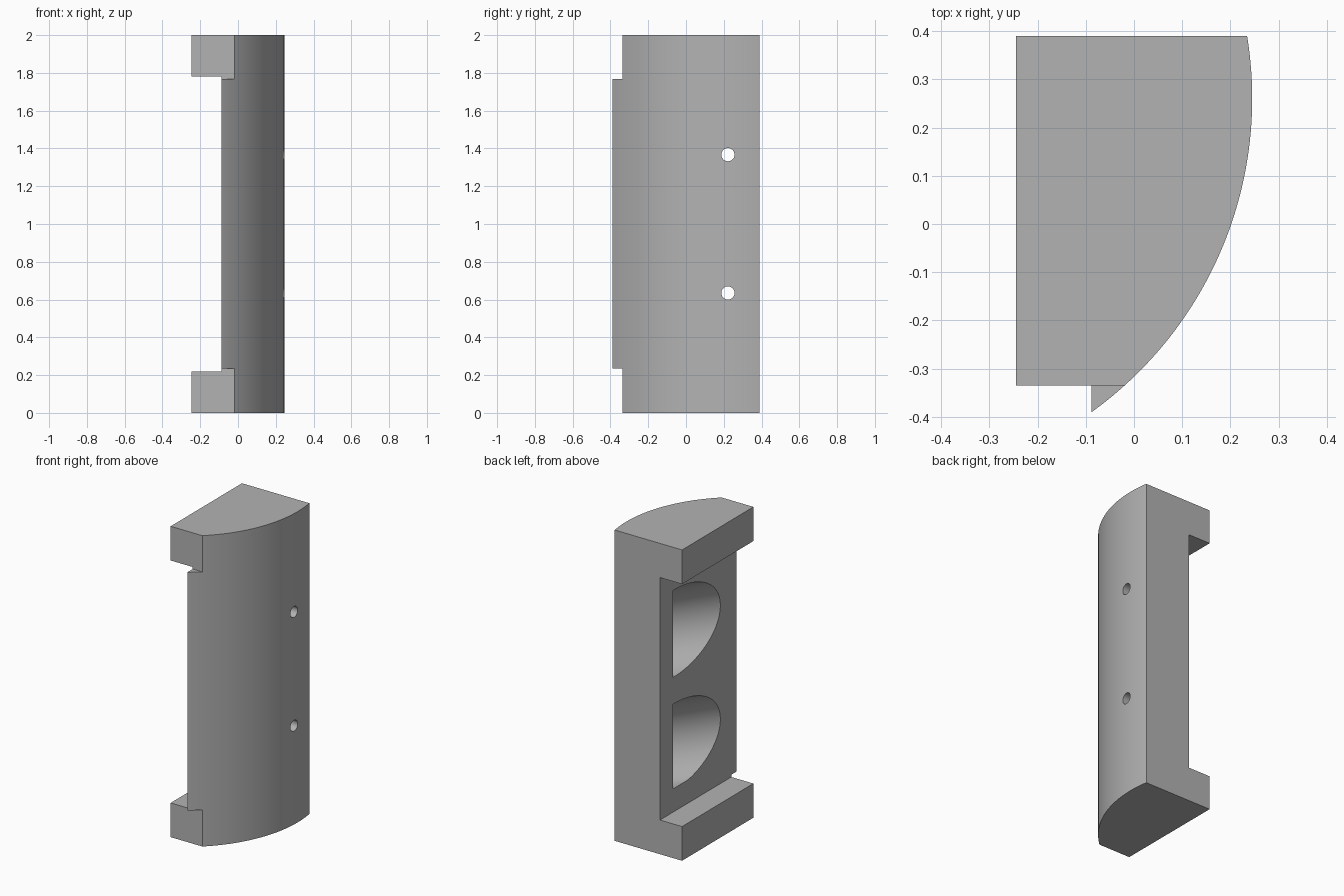
import bpy, bmesh, math
from mathutils import Vector, Matrix

cube = bpy.data.objects.get("Cube")
if cube:
    bpy.data.objects.remove(cube, do_unlink=True)

grey = bpy.data.materials.new("plain grey")
grey.use_nodes = True
colour = (0.45, 0.45, 0.45, 1)
grey.diffuse_color = colour
grey.node_tree.nodes["Principled BSDF"].inputs["Base Color"].default_value = colour


def finish(name, bm):
    bmesh.ops.recalc_face_normals(bm, faces=bm.faces)
    mesh = bpy.data.meshes.new(name)
    bm.to_mesh(mesh)
    bm.free()
    mesh.materials.append(grey)
    obj = bpy.data.objects.new(name, mesh)
    bpy.context.collection.objects.link(obj)
    return obj


def box(name, low, high):
    low, high = Vector(low), Vector(high)
    bm = bmesh.new()
    bmesh.ops.create_cube(bm, size=1)
    size = high - low
    bmesh.ops.transform(bm, verts=bm.verts,
                        matrix=Matrix.Translation((low + high) / 2) @ Matrix.Diagonal((*size, 1)))
    return finish(name, bm)


def cylinder(name, start, end, radius, sides, floor=0):
    start, end = Vector(start), Vector(end)
    axis = end - start
    bm = bmesh.new()
    bmesh.ops.create_cone(bm, cap_ends=True, segments=sides, radius1=radius,
                          radius2=radius, depth=axis.length)
    bmesh.ops.transform(bm, verts=bm.verts, matrix=Matrix.Translation((start + end) / 2)
                        @ axis.to_track_quat('Z', 'Y').to_matrix().to_4x4())
    for v in bm.verts:
        v.co.z = max(v.co.z, floor)
    return finish(name, bm)


def cut(target, cutter):
    cutter.hide_render = True
    mod = target.modifiers.new("cut", 'BOOLEAN')
    mod.operation = 'DIFFERENCE'
    mod.solver = 'EXACT'
    mod.object = cutter
    bpy.context.view_layer.objects.active = target
    bpy.ops.object.modifier_apply(modifier=mod.name)
    bpy.data.objects.remove(cutter, do_unlink=True)


# Body: bowed outer face extruded to full height
back, front, lip_front = 0.39, -0.335, -0.39
left_side, recess_x = -0.245, -0.088
cx, cy, radius, steps = -0.556, 0.26, 0.801, 48
a0 = math.asin((back - cy) / radius)
a1 = math.asin((lip_front - cy) / radius)
angles = [a0 + (a1 - a0) * i / steps for i in range(steps + 1)]
outline = [(cx + radius * math.cos(a), cy + radius * math.sin(a)) for a in angles]
outline += [(recess_x, front), (left_side, front), (left_side, back)]

bm = bmesh.new()
base = bm.faces.new([bm.verts.new((x, y, 0)) for x, y in outline])
top = bmesh.ops.extrude_face_region(bm, geom=[base])
bmesh.ops.translate(bm, vec=(0, 0, 2),
                    verts=[v for v in top["geom"] if isinstance(v, bmesh.types.BMVert)])
body = finish("handle_body", bm)

# Recess between the two feet
cut(body, box("recess_cutter", (-1, -1, 0.22), (recess_x, 1, 1.78)))

# Front lip stops short of both ends
for low, high in ((-1, 0.235), (1.767, 3)):
    cut(body, box("lip_cutter", (-1, -1, low), (1, front, high)))

# Slanted round pockets, each with a screw hole through the bowed face
slant = Vector((-0.58, -0.81, 0))
for z, floor in ((0.635, 0.37), (1.367, 0)):
    start = Vector((recess_x, 0.257, z))
    cut(body, cylinder("pocket_cutter", start, start + slant, 0.28, 64, floor))
    cut(body, cylinder("screw_cutter", (-0.5, 0.222, z), (0.5, 0.222, z), 0.035, 32))

bpy.ops.object.select_all(action='DESELECT')
body.select_set(True)
bpy.context.view_layer.objects.active = body
bpy.ops.object.shade_smooth_by_angle(angle=math.radians(30))
